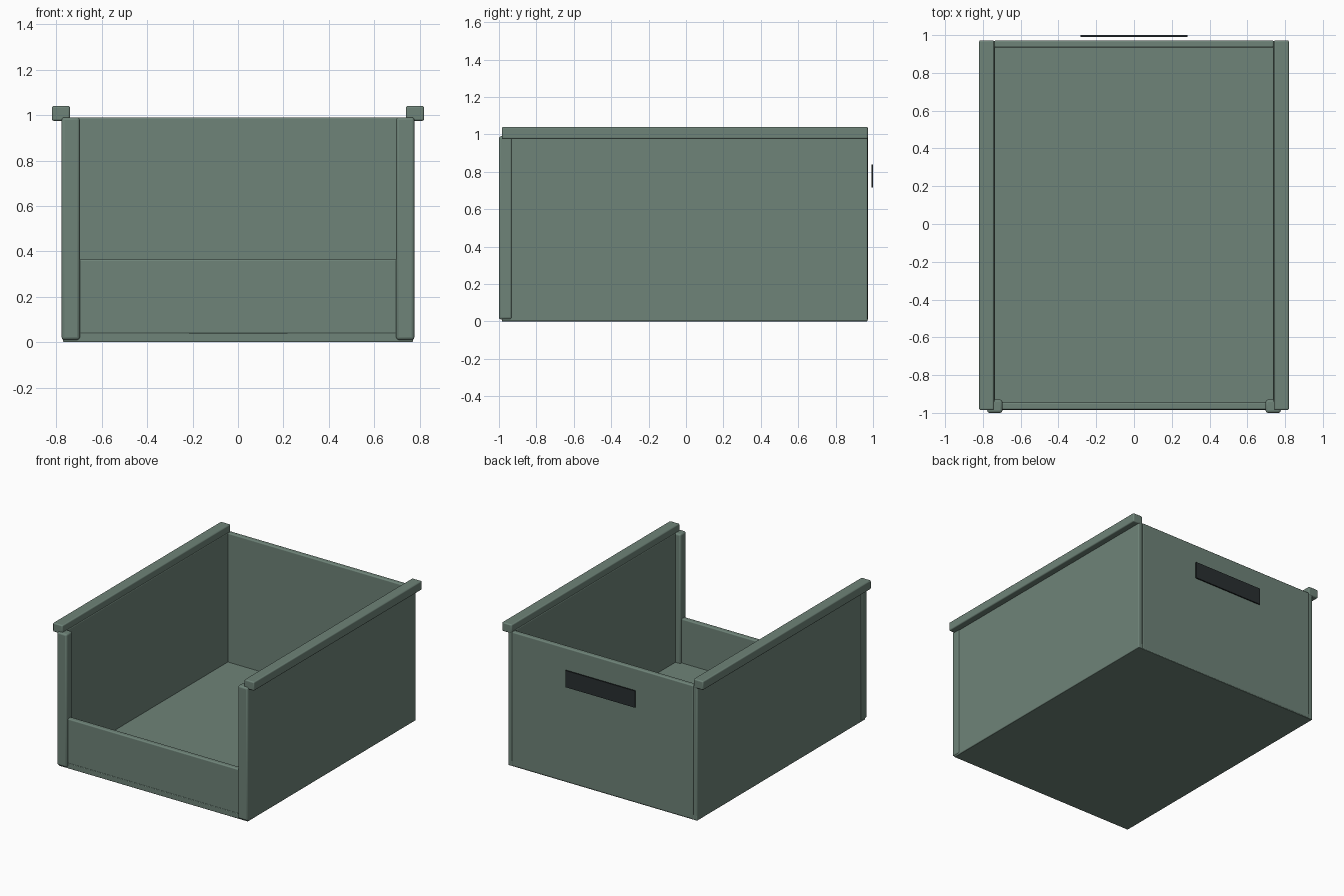
import bpy

if "Cube" in bpy.data.objects:
    bpy.data.objects.remove(bpy.data.objects["Cube"])

def material(name, rgb):
    m = bpy.data.materials.new(name)
    m.diffuse_color = (*rgb, 1)
    m.use_nodes = True
    m.node_tree.nodes["Principled BSDF"].inputs["Base Color"].default_value = m.diffuse_color
    return m

green = material("grey_green", (0.156, 0.227, 0.188))
dark = material("near_black", (0.022, 0.028, 0.030))

def box(name, x, y, z, mat=green, bevel=0.0):
    """Box from (min, max) ranges, with optional rounded edges."""
    bpy.ops.mesh.primitive_cube_add(
        size=1, location=[(a + b) / 2 for a, b in (x, y, z)])
    ob = bpy.context.object
    ob.name = name
    ob.scale = [b - a for a, b in (x, y, z)]
    bpy.ops.object.transform_apply(location=False, rotation=False, scale=True)
    ob.data.materials.append(mat)
    if bevel:
        mod = ob.modifiers.new("rounded_edges", 'BEVEL')
        mod.width = bevel
        mod.segments = 3
        bpy.ops.object.shade_smooth_by_angle()
    return ob

# Floor and end walls
box("floor", (-0.77, 0.77), (-0.985, 0.97), (0, 0.04), bevel=0.004)
box("back_wall", (-0.74, 0.74), (0.935, 0.972), (0.003, 0.99), bevel=0.008)
box("front_lip", (-0.74, 0.74), (-0.983, -0.945), (0.003, 0.365), bevel=0.008)

# Side walls, front posts and top rails
for side, s in (("left", -1), ("right", 1)):
    def span(a, b):
        return tuple(sorted((s * a, s * b)))
    box(side + "_wall", span(0.737, 0.772), (-0.985, 0.97), (0.002, 0.99), bevel=0.006)
    box(side + "_front_post", span(0.697, 0.777), (-1.0, -0.93), (0.01, 0.99), bevel=0.012)
    box(side + "_top_rail", span(0.74, 0.82), (-0.985, 0.972), (0.975, 1.04), bevel=0.008)

# Dark handle plate behind the back wall
box("handle_plate", (-0.283, 0.283), (0.991, 1.0), (0.715, 0.838), dark)
